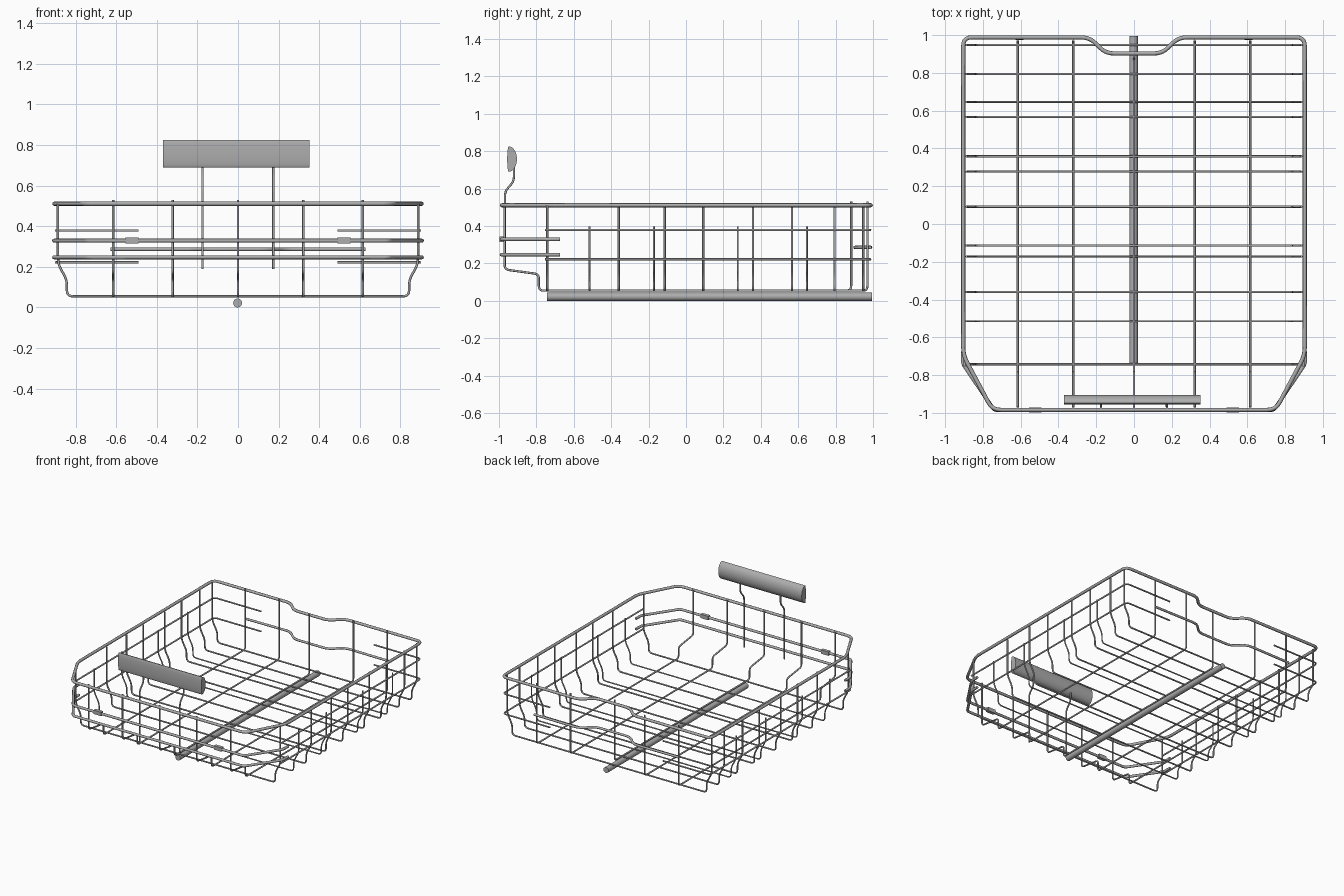
import bpy, math
from mathutils import Vector

if "Cube" in bpy.data.objects:
    bpy.data.objects.remove(bpy.data.objects["Cube"], do_unlink=True)

STEEL = (0.42, 0.42, 0.42, 1)
steel = bpy.data.materials.new("grey steel")
steel.use_nodes = True
steel.diffuse_color = STEEL
steel.node_tree.nodes["Principled BSDF"].inputs["Base Color"].default_value = STEEL


def smooth(ob, angle=40):
    bpy.ops.object.select_all(action='DESELECT')
    ob.select_set(True)
    bpy.context.view_layer.objects.active = ob
    bpy.ops.object.shade_smooth_by_angle(angle=math.radians(angle))


def rounded(points, radius, closed):
    """Replace every bend of a path by a short curve."""
    pts = [Vector(p) for p in points]
    out = []
    for i, p in enumerate(pts):
        if not closed and i in (0, len(pts) - 1):
            out.append(p)
            continue
        a, b = pts[i - 1] - p, pts[(i + 1) % len(pts)] - p
        a = p + a.normalized() * min(radius, a.length * 0.45)
        b = p + b.normalized() * min(radius, b.length * 0.45)
        for k in range(6):
            t = k / 5
            out.append(a * (1 - t) ** 2 + p * 2 * t * (1 - t) + b * t * t)
    return out


def wires(name, paths, thickness, bend=0.03, closed=False, sides=2):
    """Sweep round wire along a set of paths and make one mesh of them."""
    cu = bpy.data.curves.new(name, 'CURVE')
    cu.dimensions = '3D'
    cu.bevel_depth, cu.bevel_resolution = thickness, sides
    cu.use_fill_caps = True
    for path in paths:
        pts = rounded(path, bend, closed)
        sp = cu.splines.new('POLY')
        sp.points.add(len(pts) - 1)
        for q, p in zip(sp.points, pts):
            q.co = (*p, 1)
        sp.use_cyclic_u = closed
    tmp = bpy.data.objects.new(name + "_path", cu)
    bpy.context.collection.objects.link(tmp)
    bpy.context.view_layer.update()
    me = bpy.data.meshes.new_from_object(tmp.evaluated_get(bpy.context.evaluated_depsgraph_get()))
    bpy.data.objects.remove(tmp, do_unlink=True)
    ob = bpy.data.objects.new(name, me)
    bpy.context.collection.objects.link(ob)
    me.materials.clear()
    me.materials.append(steel)
    smooth(ob, 60)


def mirrored(half):
    """Complete a half path, listed from the centre outwards, with its mirror."""
    return [(-x, y, z) for x, y, z in reversed(half)] + half


BACK, FRONT, SIDE, FLOOR = 0.988, -0.984, 0.904, 0.055

# Thick top rim with the rear notch and cut front corners
rim_z = 0.511
notch = [(0.15, 0.903), (0.235, BACK)]
outline = notch + [(SIDE, BACK), (SIDE, -0.695), (0.75, FRONT)]
wires("top_rim", [mirrored([(x, y, rim_z) for x, y in outline])], 0.011, 0.045, True)

# Front guard rails wrapping around the cut corners
for name, z in (("upper_front_rail", 0.329), ("lower_front_rail", 0.247)):
    half = [(0.74, FRONT - 0.002, z), (0.906, -0.74, z), (0.906, -0.675, z)]
    wires(name, [mirrored(half)], 0.010, 0.02)

# Notched rail across the back
half = [(x, y, 0.286) for x, y in notch] + [(0.628, BACK - 0.004, 0.286)]
wires("back_rail", [mirrored(half)], 0.009, 0.045)

# Thin side rails turning round the back corners
side_rails = [[(s * 0.897, -0.754, z), (s * 0.897, 0.985, z), (s * 0.49, 0.985, z)]
              for s in (-1, 1) for z in (0.379, 0.222)]
wires("side_rails", side_rails, 0.006, 0.03)

# Cross wires: full height and short
def cross(y, top):
    return mirrored([(0.843, y, FLOOR), (0.843, y, 0.135), (0.887, y, 0.215), (0.887, y, top)])

tall = (-0.742, -0.36, -0.114, 0.092, 0.358, 0.567, 0.794, 0.948)
short = (-0.515, -0.172, 0.277, 0.646)
wires("tall_cross_wires", [cross(y, rim_z) for y in tall], 0.006)
wires("short_cross_wires", [cross(y, 0.397) for y in short], 0.005)

# Lengthwise wires stepping up at the front
def lengthwise(x, back):
    return [(x, -0.97, 0.52), (x, -0.97, 0.168), (x, -0.787, 0.143), (x, -0.787, FLOOR),
            (x, back, FLOOR), (x, back, 0.53)]

runs = [lengthwise(x, 0.97) for x in (-0.615, -0.322, 0.322, 0.615)]
wires("lengthwise_wires", runs + [lengthwise(0, 0.883)], 0.006, 0.025)

# Round bar beneath the floor
wires("floor_bar", [[(-0.002, -0.742, 0.022), (-0.002, 0.994, 0.022)]], 0.022, sides=6)

# Handle posts
posts = [[(x, -0.968, 0.19), (x, -0.968, 0.585), (x, -0.92, 0.64), (x, -0.92, 0.74)]
         for x in (-0.175, 0.174)]
wires("handle_posts", posts, 0.006, 0.025)

# Handle grip: gently curved front, full bulge at the back
section = []
for i in range(32):
    a = 2 * math.pi * i / 32
    depth = 0.044 if math.cos(a) > 0 else 0.008
    section.append((-0.948 + depth * math.cos(a), 0.758 + 0.068 * math.sin(a)))
n = len(section)
verts = [(x, y, z) for x in (-0.37, 0.353) for y, z in section]
faces = [(i, (i + 1) % n, n + (i + 1) % n, n + i) for i in range(n)]
faces += [tuple(reversed(range(n))), tuple(range(n, 2 * n))]
faces = [tuple(reversed(f)) for f in faces[:n]] + faces[n:]
me = bpy.data.meshes.new("handle_grip")
me.from_pydata(verts, [], [tuple(reversed(f)) for f in faces[:n]] + faces[n:])
me.materials.append(steel)
grip = bpy.data.objects.new("handle_grip", me)
bpy.context.collection.objects.link(grip)
smooth(grip)

# Small clips on the upper front rail
for name, s in (("left_clip", 1), ("right_clip", -1)):
    bpy.ops.mesh.primitive_cube_add(size=1, location=(s * 0.522, FRONT, 0.33))
    clip = bpy.context.object
    clip.name = name
    clip.scale = (0.066, 0.026, 0.03)
    bpy.ops.object.transform_apply(location=False)
    clip.data.materials.append(steel)
